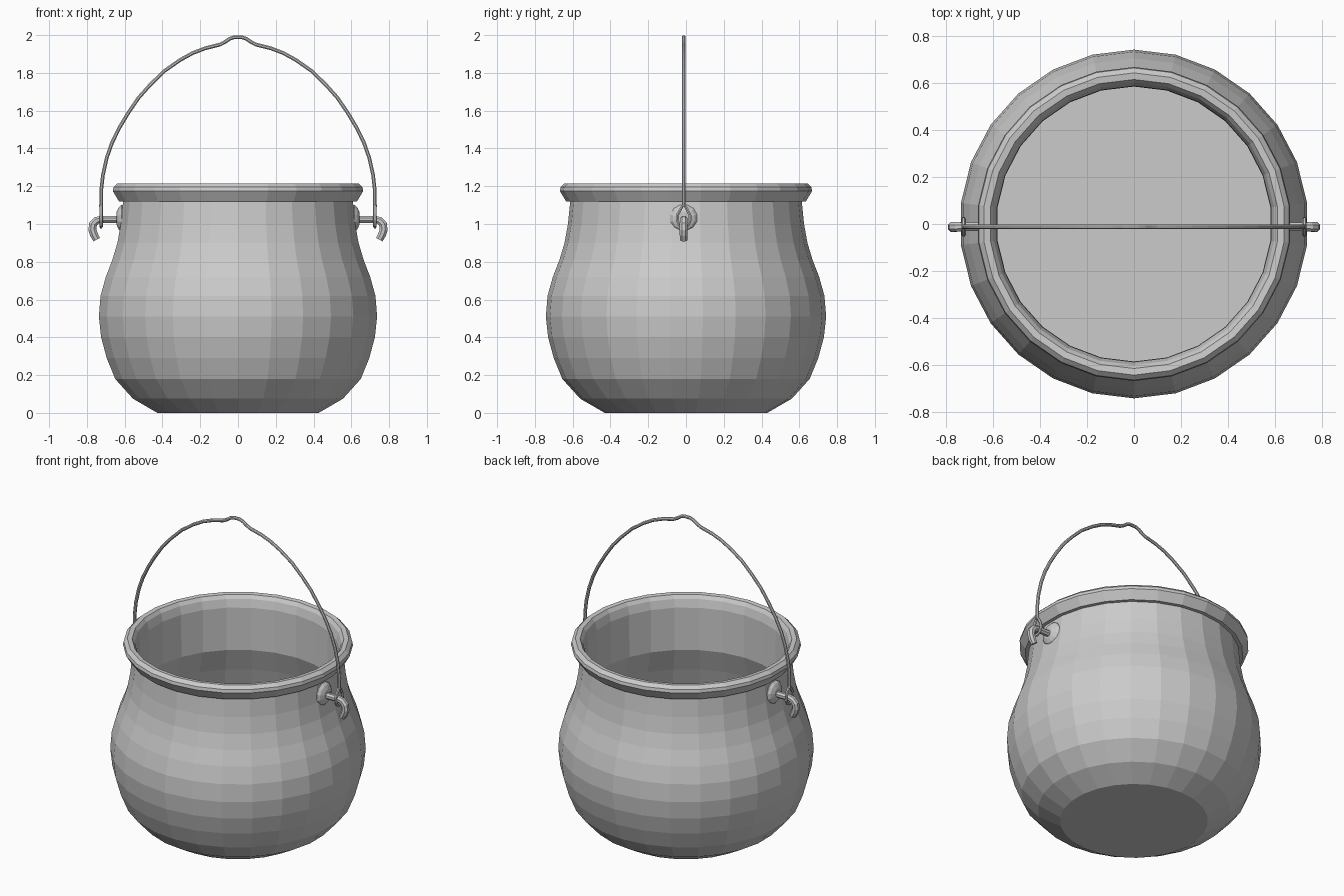
import bpy, bmesh, math
from mathutils import Vector

if "Cube" in bpy.data.objects:
    bpy.data.objects.remove(bpy.data.objects["Cube"])

metal = bpy.data.materials.new("grey metal")
metal.use_nodes = True
GREY = (0.6, 0.6, 0.6, 1)
metal.diffuse_color = GREY
metal.node_tree.nodes["Principled BSDF"].inputs["Base Color"].default_value = GREY

SIDES = 26
PIN_Y, PIN_Z = -0.012, 1.025


def finish(name, bm):
    bmesh.ops.recalc_face_normals(bm, faces=bm.faces)
    mesh = bpy.data.meshes.new(name)
    bm.to_mesh(mesh)
    bm.free()
    mesh.materials.append(metal)
    obj = bpy.data.objects.new(name, mesh)
    bpy.context.collection.objects.link(obj)
    return obj


def skin(bm, rings, closed=False):
    """Bridge neighbouring vertex rings; cap the ends unless closed."""
    pairs = list(zip(rings, rings[1:]))
    if closed:
        pairs.append((rings[-1], rings[0]))
    for a, b in pairs:
        n = len(a)
        for i in range(n):
            j = (i + 1) % n
            bm.faces.new((a[i], a[j], b[j], b[i]))
    if not closed:
        bm.faces.new(rings[0])
        bm.faces.new(rings[-1])


def lathe(name, profile):
    """Revolve (radius, height) points about z."""
    bm = bmesh.new()
    rings = []
    for r, z in profile:
        angles = [math.tau * i / SIDES for i in range(SIDES)]
        rings.append([bm.verts.new((r * math.sin(a), r * math.cos(a), z)) for a in angles])
    skin(bm, rings)
    return finish(name, bm)


def tube(name, points, radii, side_axis, sides=8, closed=False):
    """Sweep a polygon along a planar path whose plane normal is side_axis."""
    pts = [Vector(p) for p in points]
    side = Vector(side_axis)
    bm = bmesh.new()
    rings = []
    n = len(pts)
    for i, p in enumerate(pts):
        before = pts[i - 1] if closed or i else p
        after = pts[(i + 1) % n] if closed or i < n - 1 else p
        up = (after - before).normalized().cross(side)
        r = radii[i] if isinstance(radii, list) else radii
        ring = []
        for k in range(sides):
            a = math.tau * (k + 0.5) / sides
            ring.append(bm.verts.new(p + r * (math.cos(a) * up + math.sin(a) * side)))
        rings.append(ring)
    skin(bm, rings, closed)
    return finish(name, bm)


# Pot: outer belly, rolled rim, inner neck, inner belly and flat floor
lathe("pot_body", [
    (0.43, 0), (0.56, 0.075), (0.655, 0.18), (0.70, 0.29), (0.73, 0.40),
    (0.742, 0.51), (0.733, 0.62), (0.705, 0.72), (0.67, 0.81), (0.643, 0.90),
    (0.625, 1.0), (0.613, 1.12),
    (0.635, 1.12), (0.668, 1.175), (0.664, 1.195), (0.643, 1.215),
    (0.615, 1.212), (0.60, 1.19), (0.587, 1.14),
    (0.585, 0.87), (0.64, 0.72), (0.705, 0.51), (0.685, 0.30), (0.635, 0.18)])

# Bail handle: one half of the arch, mirrored, with a small crest on top
half = [(0.725, 1.09), (0.724, 1.18), (0.715, 1.26), (0.695, 1.35), (0.667, 1.43),
        (0.628, 1.51), (0.58, 1.59), (0.525, 1.67), (0.465, 1.737), (0.39, 1.81),
        (0.307, 1.868), (0.24, 1.905), (0.175, 1.93), (0.095, 1.95), (0.07, 1.963),
        (0.045, 1.98), (0.02, 1.989)]
arch = [(-x, PIN_Y, z) for x, z in half] + [(x, PIN_Y, z) for x, z in reversed(half)]
tube("bail_handle", arch, 0.0105, (0, 1, 0))

for s, word in ((1, "left"), (-1, "right")):
    # Teardrop eye of the handle around the pin
    drop = [(0, 1.105), (0.016, 1.08), (0.032, 1.05), (0.034, 1.02), (0.022, 0.995), (0, 0.985)]
    loop = drop + [(-y, z) for y, z in reversed(drop[1:-1])]
    tube(word + "_handle_eye", [(s * 0.725, PIN_Y + y, z) for y, z in loop],
         0.009, (1, 0, 0), 6, True)

    # Hooked pin
    hook = [(0.59, PIN_Z), (0.725, PIN_Z), (0.75, 1.018), (0.768, 0.998),
            (0.771, 0.97), (0.763, 0.945), (0.748, 0.917)]
    tube(word + "_hook_pin", [(s * x, PIN_Y, z) for x, z in hook],
         [0.02, 0.02, 0.022, 0.023, 0.023, 0.023, 0.021], (0, 1, 0))

    # Domed mounting boss
    boss = [0.595, 0.617, 0.632, 0.643]
    tube(word + "_boss", [(s * x, PIN_Y, PIN_Z + 0.005) for x in boss],
         [0.074, 0.074, 0.06, 0.035], (0, 1, 0), 12)
